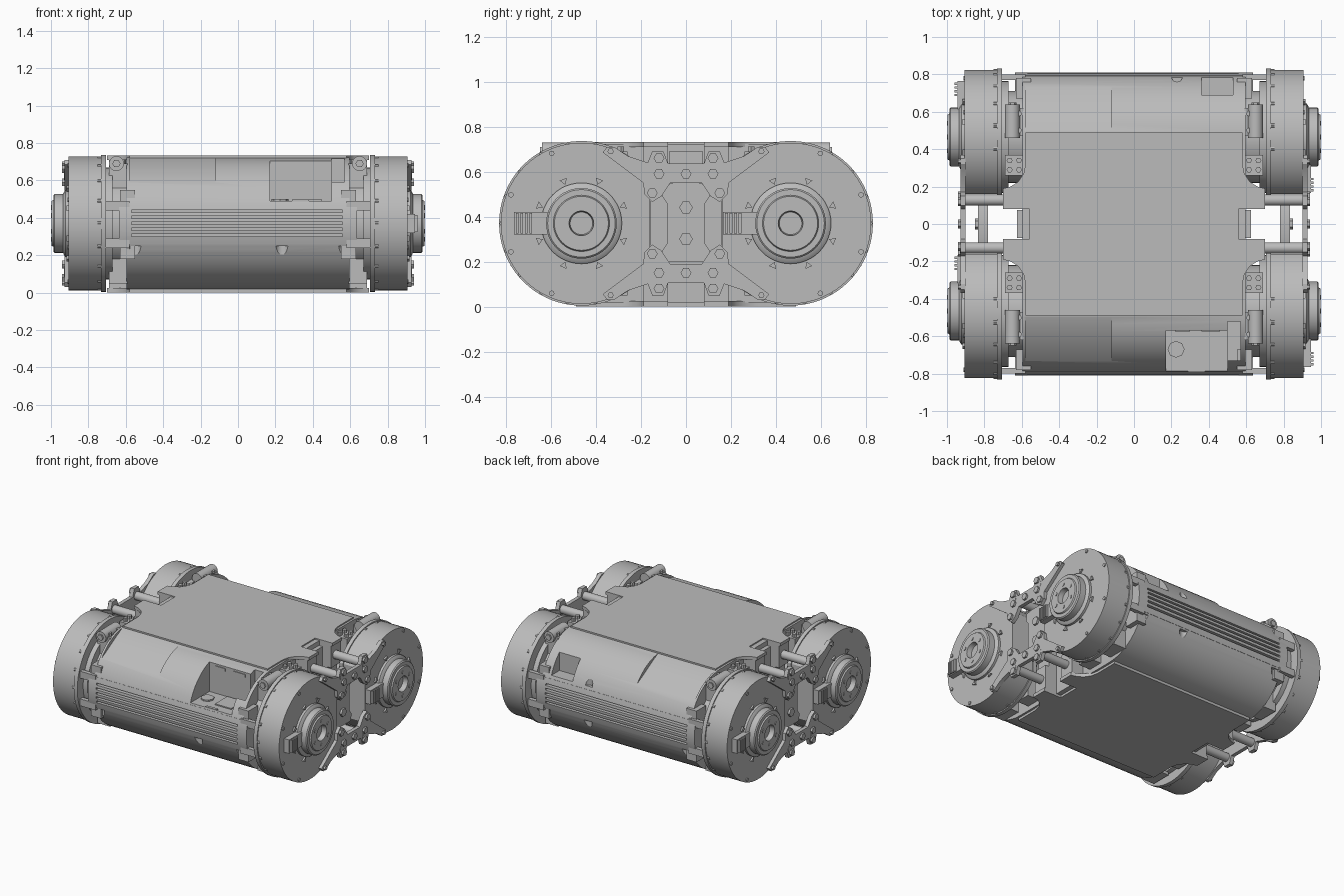
import bpy, bmesh
from math import sin, cos, pi, radians
from mathutils import Vector

if "Cube" in bpy.data.objects:
    bpy.data.objects.remove(bpy.data.objects["Cube"])

grey = bpy.data.materials.new("machined_grey")
grey.use_nodes = True
grey.diffuse_color = (0.5, 0.5, 0.5, 1)
grey.node_tree.nodes["Principled BSDF"].inputs["Base Color"].default_value = (0.5, 0.5, 0.5, 1)

MID = 0.37      # height of the drum axes
HUB = 0.465     # distance of the drum axes from the centre
SIDES = [(sx, sy) for sx in (1, -1) for sy in (1, -1)]
PLACE = {"x": lambda u, v, w: (w, u, v),
         "y": lambda u, v, w: (u, w, v),
         "z": lambda u, v, w: (u, v, w)}


def prism(bm, pts, axis, a, b):
    """Extrude a flat outline along an axis from a to b."""
    put = PLACE[axis]
    low = [bm.verts.new(put(u, v, a)) for u, v in pts]
    high = [bm.verts.new(put(u, v, b)) for u, v in pts]
    bm.faces.new(low)
    bm.faces.new(high)
    n = len(pts)
    for i in range(n):
        j = (i + 1) % n
        bm.faces.new((low[i], low[j], high[j], high[i]))


def box(bm, x, y, z):
    prism(bm, [(x[0], y[0]), (x[1], y[0]), (x[1], y[1]), (x[0], y[1])], "z", *z)


def arc(cu, cv, r, start, end, n):
    return [(cu + r * cos(radians(start + (end - start) * i / n)),
             cv + r * sin(radians(start + (end - start) * i / n))) for i in range(n + 1)]


def disc(bm, cu, cv, r, axis, a, b, n=32):
    prism(bm, arc(cu, cv, r, 0, 360, n)[:-1], axis, a, b)


def lathe(bm, profile, sx, cy, n=48):
    """Spin (radius, x) points around an axis along x."""
    rings = [[bm.verts.new((sx * x, cy + r * cos(2 * pi * i / n), MID + r * sin(2 * pi * i / n)))
              for i in range(n)] for r, x in profile]
    for p, q in zip(rings, rings[1:]):
        for i in range(n):
            j = (i + 1) % n
            bm.faces.new((p[i], p[j], q[j], q[i]))
    bm.faces.new(rings[0])
    bm.faces.new(rings[-1])


def finish(name, bm):
    bmesh.ops.recalc_face_normals(bm, faces=bm.faces)
    mesh = bpy.data.meshes.new(name)
    bm.to_mesh(mesh)
    bm.free()
    ob = bpy.data.objects.new(name, mesh)
    bpy.context.collection.objects.link(ob)
    mesh.materials.append(grey)
    return ob


def cut(ob, cutters):
    bpy.context.view_layer.objects.active = ob
    for c in cutters:
        m = ob.modifiers.new("cut", "BOOLEAN")
        m.operation, m.solver, m.object = "DIFFERENCE", "EXACT", c
        bpy.ops.object.modifier_apply(modifier=m.name)


def cutter(make, *args):
    bm = bmesh.new()
    make(bm, *args)
    ob = finish("cutter", bm)
    ob.hide_render = True
    return ob


# Body shell with rounded front and back
bm = bmesh.new()
prism(bm, arc(0.455, MID, 0.353, -90, 90, 28) + arc(-0.455, MID, 0.353, 90, 270, 28), "x", -0.595, 0.595)
body = finish("body_shell", bm)

# Vent bands wrapped round the front and back
bm = bmesh.new()
for s in (1, -1):
    prism(bm, [(s * y, z) for y, z in
               arc(0.455, MID, 0.356, -18, 18, 10) + arc(0.455, MID, 0.27, 18, -18, 10)], "x", -0.635, 0.635)
bands = finish("vent_bands", bm)

slots, pockets = [], []
for s in (1, -1):
    for i in range(5):
        z = 0.3 + 0.032 * i
        slots.append(cutter(box, (-0.57, 0.56), sorted((s * 0.775, s * 0.85)), (z, z + 0.014)))
    # sloped flat above the vents, ending in a narrow notch
    pockets.append(cutter(prism, [(s * 0.49, 0.724), (s * 0.74, 0.585), (s * 0.85, 0.585), (s * 0.85, 0.85),
                                  (s * 0.49, 0.85)], "x", -0.58, -0.12))
    # shallow scoops below the vents
    for x in (-0.55, 0.235, 0.57):
        pockets.append(cutter(disc, x, s * 0.8, 0.035, "z", 0.13, 0.25, 20))
pockets.append(cutter(box, (0.17, 0.5), (-0.9, -0.57), (0.49, 0.8)))
pockets.append(cutter(box, (0.5, 0.57), (-0.73, -0.52), (0.52, 0.8)))
pockets.append(cutter(box, (0.36, 0.53), (0.69, 0.9), (0.5, 0.8)))
pockets.append(cutter(disc, 0.23, 0.79, 0.03, "z", 0.5, 0.8, 20))
cut(body, slots + pockets)
cut(bands, slots)
for c in slots + pockets:
    bpy.data.objects.remove(c)

# Fittings in the front service bay
bm = bmesh.new()
box(bm, (0.32, 0.45), (-0.72, -0.58), (0.488, 0.498))
box(bm, (0.29, 0.38), (-0.79, -0.77), (0.488, 0.497))
disc(bm, 0.225, -0.67, 0.045, "z", 0.488, 0.5, 8)
box(bm, (0.22, 0.3), (-0.575, -0.562), (0.67, 0.69))
box(bm, (0.36, 0.46), (-0.575, -0.562), (0.67, 0.69))
finish("service_bay_fittings", bm)

# Top and bottom plates, wide at the waist and notched at the sides
quarter = [(0.56, 0.08), (0.7, 0.08), (0.7, 0.19), (0.66, 0.2), (0.62, 0.225), (0.59, 0.27), (0.58, 0.32), (0.58, 0.49)]
outline = quarter + [(-x, y) for x, y in quarter[::-1]]
outline += [(-x, -y) for x, y in quarter] + [(x, -y) for x, y in quarter[::-1]]
for name, a, b in (("top_plate", 0.71, 0.732), ("bottom_plate", 0.0, 0.025)):
    bm = bmesh.new()
    prism(bm, outline, "z", a, b)
    finish(name, bm)

# Waist frame that carries the drums
bm = bmesh.new()
for sx in (1, -1):
    for sy in (1, -1):
        y = sorted((sy * 0.08, sy * 0.19))
        x = sorted((sx * 0.55, sx * 0.69))
        box(bm, x, y, (0.02, 0.2))
        box(bm, x, y, (0.55, 0.715))
        box(bm, sorted((sx * 0.55, sx * 0.66)), y, (0.2, 0.55))
        # cross bars
        for z in (0.11, 0.63):
            disc(bm, sy * 0.128, z, 0.03, "x", sx * 0.66, sx * 0.93, 20)
    # cross link with waisted ends
    half = [(0.1, 0.2), (0.105, 0.25), (0.085, 0.28), (0.085, 0.46), (0.105, 0.49), (0.1, 0.54), (0.05, 0.55)]
    link = half + [(-y, z) for y, z in half[::-1]]
    prism(bm, link, "x", sx * 0.78, sx * 0.835)
    box(bm, sorted((sx * 0.55, sx * 0.625)), (-0.075, 0.075), (0.5, 0.69))
finish("waist_frame", bm)

# Drums, flanges, motors and hubs
for sx, sy in SIDES:
    tag = ("left" if sx > 0 else "right") + ("_back" if sy > 0 else "_front")
    cy = sy * HUB

    def cropped(r):
        pts = arc(HUB, MID, r, -148, 148, 64)
        pts = [(max(y, 0.155), z) for y, z in pts]
        return [(sy * y, z) for y, z in pts]

    bm = bmesh.new()
    prism(bm, cropped(0.358), "x", sx * 0.73, sx * 0.905)
    finish(tag + "_drum", bm)
    bm = bmesh.new()
    prism(bm, cropped(0.366), "x", sx * 0.705, sx * 0.733)
    for a in range(-100, 101, 20):
        y, z = HUB + 0.352 * cos(radians(a)), MID + 0.352 * sin(radians(a))
        disc(bm, sy * y, z, 0.012, "x", sx * 0.725, sx * 0.75, 8)
    finish(tag + "_flange", bm)

    bm = bmesh.new()
    disc(bm, cy, MID, 0.245, "x", sx * 0.58, sx * 0.715, 40)
    disc(bm, cy, MID, 0.3, "x", sx * 0.67, sx * 0.71, 40)
    finish(tag + "_motor", bm)

    bm = bmesh.new()
    lathe(bm, [(0.18, 0.9), (0.18, 0.922), (0.17, 0.93), (0.157, 0.935), (0.157, 0.98), (0.15, 0.987), (0.125, 0.987),
               (0.12, 0.996), (0.055, 0.996), (0.05, 0.96)], sx, cy)
    for i in range(6):
        a = pi / 6 + i * pi / 3
        disc(bm, cy + 0.085 * cos(a), MID + 0.085 * sin(a), 0.013, "x", sx * 0.99, sx, 10)
    finish(tag + "_hub", bm)

    # Lever on the hub, with grip ribs
    bm = bmesh.new()
    box(bm, sorted((sx * 0.9, sx * 0.945)), sorted((cy - sx * 0.15, cy - sx * 0.3)), (0.32, 0.42))
    for i in range(4):
        y = cy - sx * (0.225 + 0.02 * i)
        box(bm, sorted((sx * 0.94, sx * 0.96)), (y - 0.006, y + 0.006), (0.325, 0.415))
    finish(tag + "_lever", bm)

    # Pointed studs round the hub, and cover screws
    bm = bmesh.new()
    for i in range(8):
        a = pi / 8 + i * pi / 4
        d, t = Vector((cos(a), sin(a))), Vector((-sin(a), cos(a)))
        c = Vector((cy, MID))
        tri = [c + d * 0.185, c + d * 0.212 + t * 0.017, c + d * 0.212 - t * 0.017]
        prism(bm, [tuple(p) for p in tri], "x", sx * 0.9, sx * 0.917)
    for a in (-67, -22, 22, 67):
        disc(bm, sy * (HUB + 0.338 * cos(radians(a))), MID + 0.338 * sin(radians(a)), 0.012, "x", sx * 0.9, sx * 0.912, 10)
    finish(tag + "_studs", bm)

    # Clamps and corner lugs between body and drum
    bm = bmesh.new()
    for a, b in ((0.26, 0.37), (0.47, 0.62)):
        ys = sorted((sy * a, sy * b))
        box(bm, sorted((sx * 0.59, sx * 0.69)), ys, (0.56, 0.69))
        box(bm, sorted((sx * 0.59, sx * 0.69)), ys, (0.05, 0.18))
        for x in (0.615, 0.665):
            for y in (a + 0.03, b - 0.03):
                disc(bm, sx * x, sy * y, 0.016, "z", 0.68, 0.712, 6)
    disc(bm, sx * 0.65, 0.69, 0.04, "y", sy * 0.46, sy * 0.64, 20)
    disc(bm, sx * 0.65, 0.69, 0.022, "y", sy * 0.63, sy * 0.65, 6)
    for z in (0.24, 0.44):
        box(bm, sorted((sx * 0.58, sx * 0.71)), sorted((sy * 0.77, sy * 0.8)), (z, z + 0.05))
    box(bm, sorted((sx * 0.55, sx * 0.63)), sorted((sy * 0.67, sy * 0.78)), (0.18, 0.55))
    finish(tag + "_clamps", bm)

# Outer brackets tying each pair of drums together
half = [(0, 0.55), (0.07, 0.55), (0.11, 0.49), (0.15, 0.465), (0.185, 0.5), (0.19, 0.55), (0.37, 0.685), (0.35, 0.71),
        (0.32, 0.71), (0.26, 0.67), (0.17, 0.64), (0.15, 0.69), (0.1, 0.69), (0.08, 0.635), (0, 0.635)]
shape = half + [(-y, z) for y, z in half[-2:0:-1]]
for sx in (1, -1):
    for level, flip in (("upper", 1), ("lower", -1)):
        bm = bmesh.new()
        prism(bm, [(y, MID + flip * (z - MID)) for y, z in shape], "x", sx * 0.9, sx * 0.928)
        for y, z in ((0.12, 0.66), (0, 0.59), (0.12, 0.59), (0.15, 0.505), (0.335, 0.69)):
            for s in ((1, -1) if y else (1,)):
                r = 0.024 if y < 0.3 else 0.014
                disc(bm, s * y, MID + flip * (z - MID), r, "x", sx * 0.92, sx * 0.942, 6)
        disc(bm, 0, MID + flip * 0.07, 0.03, "x", sx * 0.83, sx * 0.85, 6)
        finish(("left_" if sx > 0 else "right_") + level + "_bracket", bm)

# Smooth the curves and keep the edges crisp
bpy.ops.object.select_all(action="DESELECT")
for ob in bpy.context.collection.objects:
    if ob.type == "MESH":
        ob.select_set(True)
        bpy.context.view_layer.objects.active = ob
bpy.ops.object.shade_smooth_by_angle(angle=radians(30))
